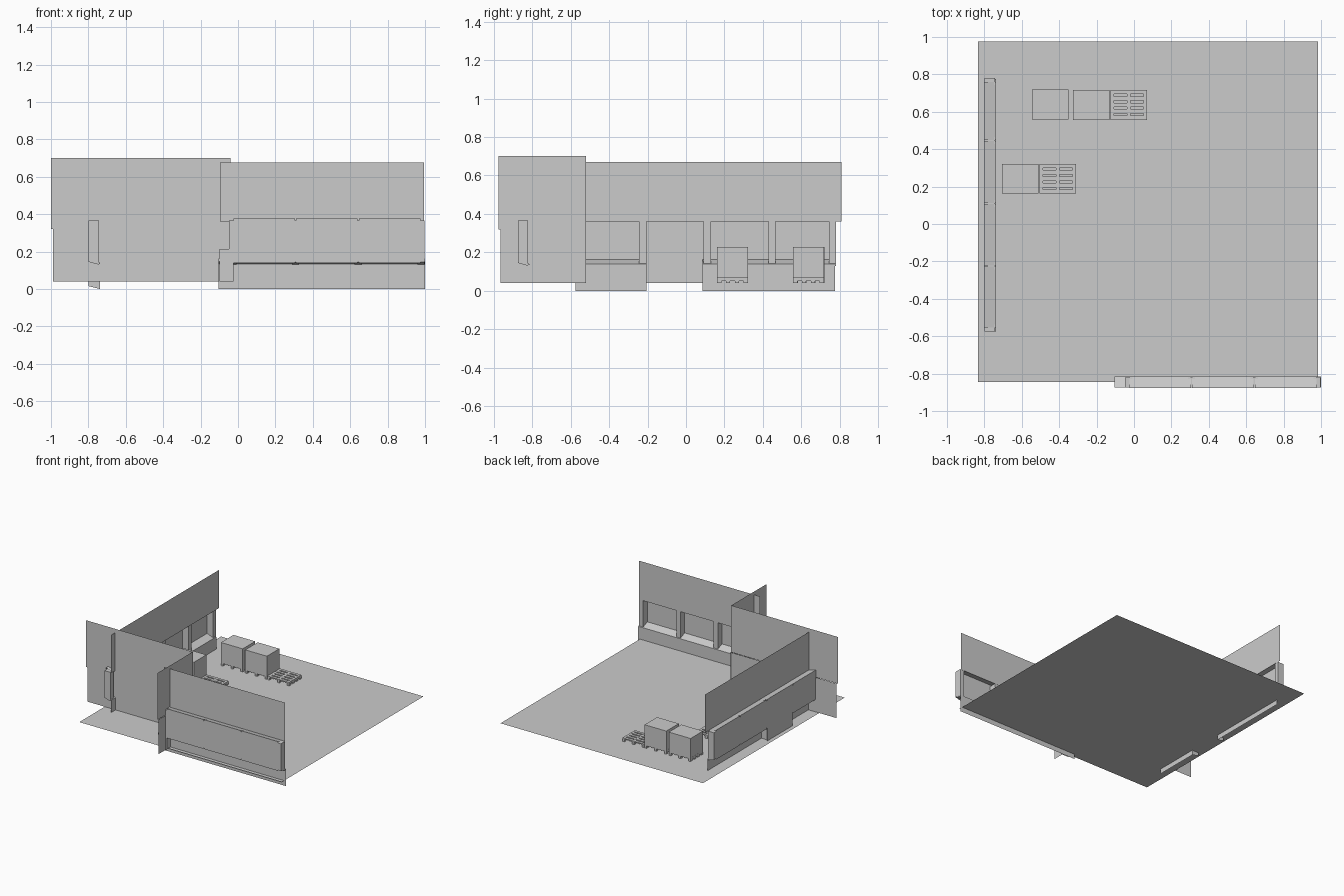
import bpy

if "Cube" in bpy.data.objects:
    bpy.data.objects.remove(bpy.data.objects["Cube"])

def material(name, rgb):
    m = bpy.data.materials.new(name)
    m.diffuse_color = (*rgb, 1)
    m.use_nodes = True
    m.node_tree.nodes["Principled BSDF"].inputs["Base Color"].default_value = m.diffuse_color
    return m

GREY = material("plain grey", (0.6, 0.6, 0.6))

def mesh(name, verts, faces):
    me = bpy.data.meshes.new(name)
    me.from_pydata(verts, [], faces)
    me.materials.append(GREY)
    ob = bpy.data.objects.new(name, me)
    bpy.context.collection.objects.link(ob)
    return ob

BOX = [(0, 3, 2, 1), (4, 5, 6, 7), (0, 1, 5, 4), (1, 2, 6, 5), (2, 3, 7, 6), (3, 0, 4, 7)]

def box(name, x0, x1, y0, y1, z0, z1):
    v = [(x, y, z) for z in (z0, z1) for x, y in ((x0, y0), (x1, y0), (x1, y1), (x0, y1))]
    return mesh(name, v, BOX)

def quad(name, pts):
    return mesh(name, pts, [(0, 1, 2, 3)])

# Floor sheet
quad("floor", [(-0.835, -0.845, 0.04), (0.985, -0.845, 0.04), (0.985, 0.975, 0.04), (-0.835, 0.975, 0.04)])

# Corner partition: two thin walls, each with a lower and an upper board
def wall_x(name, x0, x1, y, z0, z1):
    quad(name, [(x0, y, z0), (x1, y, z0), (x1, y, z1), (x0, y, z1)])

def wall_y(name, x, y0, y1, z0, z1):
    quad(name, [(x, y0, z0), (x, y1, z0), (x, y1, z1), (x, y0, z1)])

wall_x("partition_long_lower", -0.99, -0.04, -0.518, 0.04, 0.32)
wall_x("partition_long_upper", -1.0, -0.04, -0.522, 0.32, 0.70)
wall_y("partition_short_lower", -0.037, -0.965, -0.52, 0.04, 0.32)
wall_y("partition_short_upper", -0.041, -0.975, -0.52, 0.32, 0.70)

# Window walls. Local frame: t along the wall, d outward depth, z up
def front(t, d, z):
    return (t, -0.815 - d, z)

def left(t, d, z):
    return (-0.738 - d, t, z)

DEPTH = 0.06

def strip(name, place, t0, t1, d0, z0, d1, z1):
    quad(name, [place(t0, d0, z0), place(t1, d0, z0), place(t1, d1, z1), place(t0, d1, z1)])

def prism(name, place, t0, t1, profile):
    v = [place(t, d, z) for t in (t0, t1) for d, z in profile]
    mesh(name, v, BOX)

def base_run(tag, place, t0, t1):
    # Low wall under the windows with its sloping sill
    strip(tag + "_base", place, t0, t1, 0, 0, 0, 0.138)
    prism(tag + "_sill", place, t0, t1,
          [(0, 0.134), (DEPTH, 0.148), (DEPTH, 0.164), (0, 0.140)])

def pillar(tag, place, t):
    prism(tag + "_pillar", place, t - 0.019, t + 0.019,
          [(0.006, 0.13), (DEPTH, 0.145), (DEPTH, 0.365), (0.006, 0.365)])

def pane(tag, place, t0, t1, bottom):
    # Outer panel and its lintel back to the wall board
    d = DEPTH + 0.003
    strip(tag + "_panel", place, t0, t1, d, bottom, d, 0.378)
    strip(tag + "_lintel", place, t0, t1, d, 0.378, 0, 0.362)

def jamb(tag, place, t):
    quad(tag + "_jamb", [place(t, 0, 0), place(t, DEPTH, 0.015),
                         place(t, DEPTH, 0.16), place(t, 0, 0.138)])

# Front wall
strip("front_upper_board", front, -0.095, 0.995, 0, 0.36, 0, 0.675)
base_run("front", front, -0.105, 1.0)
posts = [-0.028, 0.308, 0.643, 0.979]
for t in posts:
    pillar("front", front, t)
for a, b in zip(posts, posts[1:]):
    pane("front", front, a + 0.003, b - 0.003, 0.14)
strip("front_end_plate", front, -0.1, -0.025, DEPTH, 0.04, DEPTH, 0.215)

# Left wall, with a doorway in the second bay
strip("left_upper_board", left, -0.575, 0.81, 0, 0.36, 0, 0.67)
base_run("left_near", left, -0.575, -0.205)
base_run("left_far", left, 0.085, 0.775)
posts = [-0.556, -0.225, 0.11, 0.447, 0.762]
for t in posts:
    pillar("left", left, t)
for i, (a, b) in enumerate(zip(posts, posts[1:])):
    pane("left_door" if i == 1 else "left", left, a + 0.003, b - 0.003, 0.04 if i == 1 else 0.14)
for t in (-0.205, 0.085):
    jamb("door", left, t)

# Pallets, most of them carrying a crate
W, D = 0.195, 0.16

def pallet(x, y):
    slat = 0.0224
    gap = (D - 5 * slat) / 4
    for i in range(5):
        s = y + i * (slat + gap)
        box("pallet_slat", x, x + W, s, s + slat, 0.060, 0.069)
    for i in range(3):
        c = x + i * (W - 0.018) / 2
        box("pallet_crossbar", c, c + 0.018, y, y + D, 0.052, 0.0685)
        for j in range(4):
            f = y + j * (D - 0.022) / 3
            box("pallet_foot", c, c + 0.018, f, f + 0.022, 0.04, 0.052)

for x, y, loaded in ((-0.545, 0.56, True), (-0.325, 0.557, True), (-0.125, 0.557, False),
                     (-0.705, 0.162, True), (-0.505, 0.162, False)):
    pallet(x, y)
    if loaded:
        box("crate", x, x + W, y, y + D, 0.069, 0.228)
